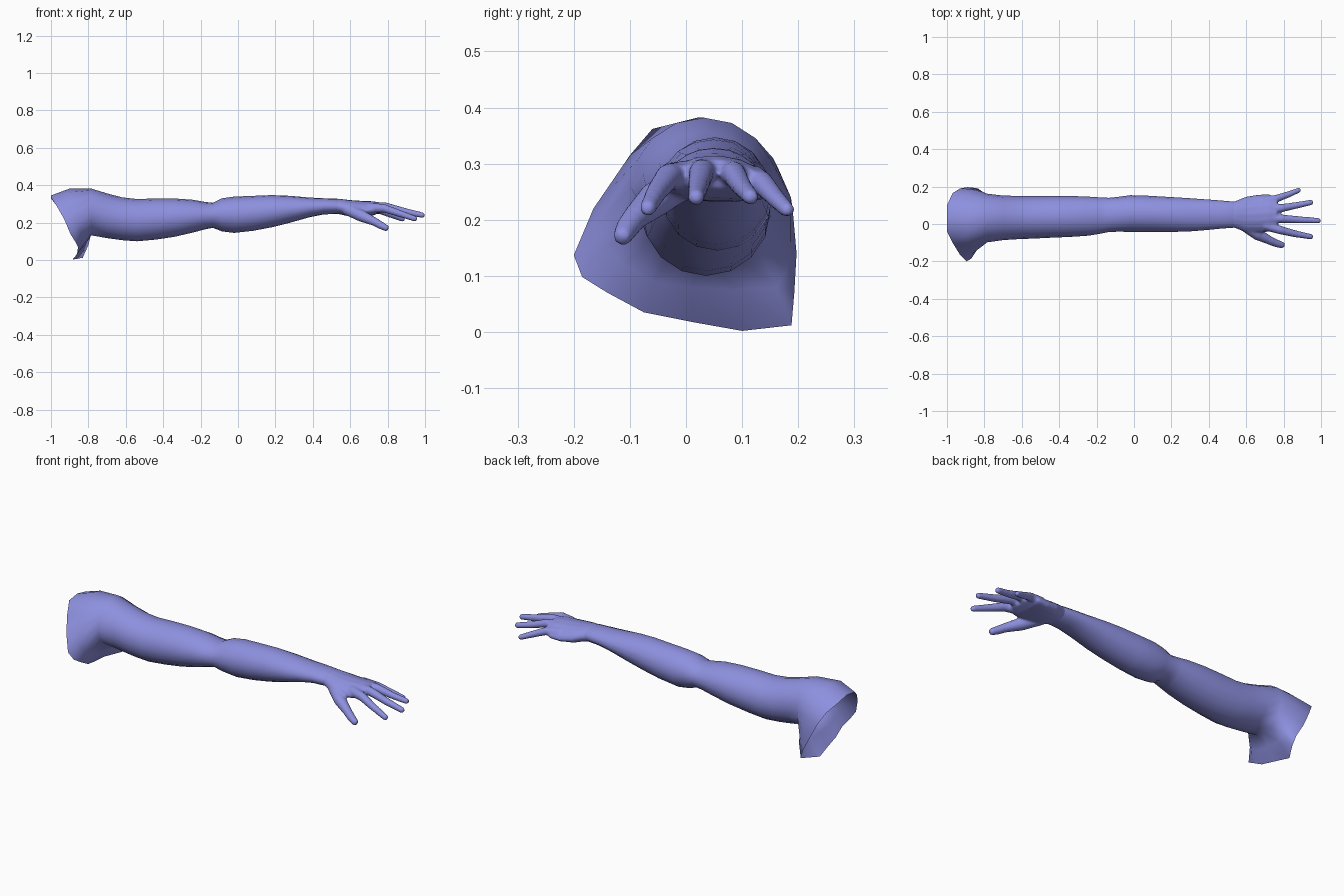
import bpy, bmesh, math
from mathutils import Vector

N = 16
skin = bpy.data.materials.new("periwinkle_skin")
skin.diffuse_color = (0.27, 0.28, 0.74, 1)


def oval(x, y0, y1, z0, z1, arch=0.0):
    """Ring of points across the arm, starting at the top and going to the back."""
    pts = []
    for i in range(N):
        a = 2 * math.pi * i / N
        y = (y0 + y1) / 2 + (y1 - y0) / 2 * math.sin(a)
        z = (z0 + z1) / 2 + (z1 - z0) / 2 * math.cos(a)
        pts.append((x, y, z - arch * (y - 0.04) ** 2))
    return pts


def loft(bm, rings, cap=False):
    rows = [[bm.verts.new(p) for p in ring] for ring in rings]
    n = len(rows[0])
    for a, b in zip(rows, rows[1:]):
        for i in range(n):
            j = (i + 1) % n
            bm.faces.new((a[i], b[i], b[j], a[j]))
    if cap:
        bm.faces.new(rows[0])
        bm.faces.new(rows[-1][::-1])


def finger(bm, path):
    """Round tapered tube along points (x, y, z, radius) with a domed tip."""
    pts = [Vector(p[:3]) for p in path]
    rad = [p[3] for p in path]
    end = (pts[-1] - pts[-2]).normalized()
    tip, r = pts[-1], rad[-1]
    for t in (0.5, 0.85):
        pts.append(tip + end * r * t)
        rad.append(r * math.sqrt(1 - t * t))
    rings = []
    for k, p in enumerate(pts):
        d = (pts[min(k + 1, len(pts) - 1)] - pts[max(k - 1, 0)]).normalized()
        side = Vector((0, 0, 1)).cross(d).normalized()
        up = d.cross(side)
        rings.append([p + rad[k] * (side * math.sin(a) + up * math.cos(a))
                      for a in (2 * math.pi * i / 12 for i in range(12))])
    loft(bm, rings, cap=True)


def finish(bm, name):
    me = bpy.data.meshes.new(name)
    bm.to_mesh(me)
    bm.free()
    me.materials.append(skin)
    me.shade_smooth()
    ob = bpy.data.objects.new(name, me)
    bpy.context.collection.objects.link(ob)
    return ob


# Open shoulder edge, with a flap hanging below the armpit
rim = [(-1.0, .03, .345), (-1.0, .10, .33), (-.97, .165, .29), (-.93, .19, .22),
       (-.89, .197, .14), (-.85, .193, .07), (-.83, .188, .012), (-.885, .10, .002),
       (-.87, .01, .018), (-.86, -.075, .035), (-.855, -.14, .07), (-.87, -.185, .098),
       (-.895, -.2, .137), (-.93, -.165, .22), (-.97, -.10, .29), (-1.0, -.04, .335)]
# Shoulder bulge and armpit fold
bulge = [(-.90, .02, .382), (-.90, .09, .365), (-.89, .155, .31), (-.87, .187, .24),
         (-.845, .187, .16), (-.82, .18, .11), (-.80, .16, .08), (-.82, .09, .075),
         (-.82, .01, .08), (-.82, -.06, .09), (-.825, -.11, .12), (-.84, -.14, .15),
         (-.865, -.16, .19), (-.875, -.13, .26), (-.89, -.10, .315), (-.90, -.06, .362)]
# Arm sections: x, front, back, bottom, top
sections = [(-.785, -.098, .162, .132, .382), (-.70, -.086, .152, .117, .356),
            (-.62, -.081, .15, .106, .335), (-.54, -.078, .15, .100, .326),
            (-.44, -.073, .15, .109, .329), (-.34, -.069, .15, .124, .329),
            (-.24, -.062, .146, .147, .322), (-.18, -.052, .142, .163, .311),
            (-.135, -.043, .14, .172, .306), (-.085, -.041, .145, .153, .33),
            (-.02, -.042, .154, .145, .339), (.08, -.042, .151, .156, .343),
            (.18, -.042, .145, .175, .347), (.28, -.041, .139, .200, .343),
            (.38, -.033, .132, .228, .334), (.46, -.025, .126, .244, .33),
            (.53, -.020, .120, .246, .328), (.57, -.015, .115, .255, .315)]
bm = bmesh.new()
loft(bm, [rim, bulge] + [oval(*s) for s in sections])
finish(bm, "arm")

# Hand: arched palm plus five fingers, fused into one smooth skin
palm = [(.49, -.012, .112, .254, .32), (.54, -.022, .122, .245, .328),
        (.60, -.045, .147, .232, .321), (.66, -.048, .157, .234, .317),
        (.72, -.042, .160, .240, .315), (.765, -.025, .140, .256, .308)]
fingers = [
    [(.58, .0, .272, .032), (.66, -.055, .236, .032), (.73, -.09, .205, .023),
     (.765, -.105, .185, .021), (.79, -.112, .172, .018)],                       # thumb
    [(.70, -.005, .278, .028), (.78, -.032, .277, .023), (.86, -.052, .25, .019),
     (.945, -.068, .221, .015)],                                                 # index
    [(.70, .035, .285, .028), (.79, .028, .285, .023), (.89, .022, .26, .019),
     (.985, .018, .24, .015)],                                                   # middle
    [(.70, .08, .282, .028), (.79, .085, .282, .022), (.87, .10, .258, .018),
     (.945, .115, .241, .015)],                                                  # ring
    [(.68, .12, .272, .026), (.76, .135, .266, .021), (.83, .16, .238, .017),
     (.88, .18, .218, .014)]]                                                    # little
bm = bmesh.new()
loft(bm, [oval(*s, arch=1.6 * min(1, max(0, s[0] - .5) / .15)) for s in palm], cap=True)
for path in fingers:
    finger(bm, path)
hand = finish(bm, "hand")
fuse = hand.modifiers.new("fuse", 'REMESH')
fuse.mode = 'VOXEL'
fuse.voxel_size = 0.006
fuse.use_smooth_shade = True
soften = hand.modifiers.new("soften", 'SMOOTH')
soften.factor = 0.5
soften.iterations = 5
